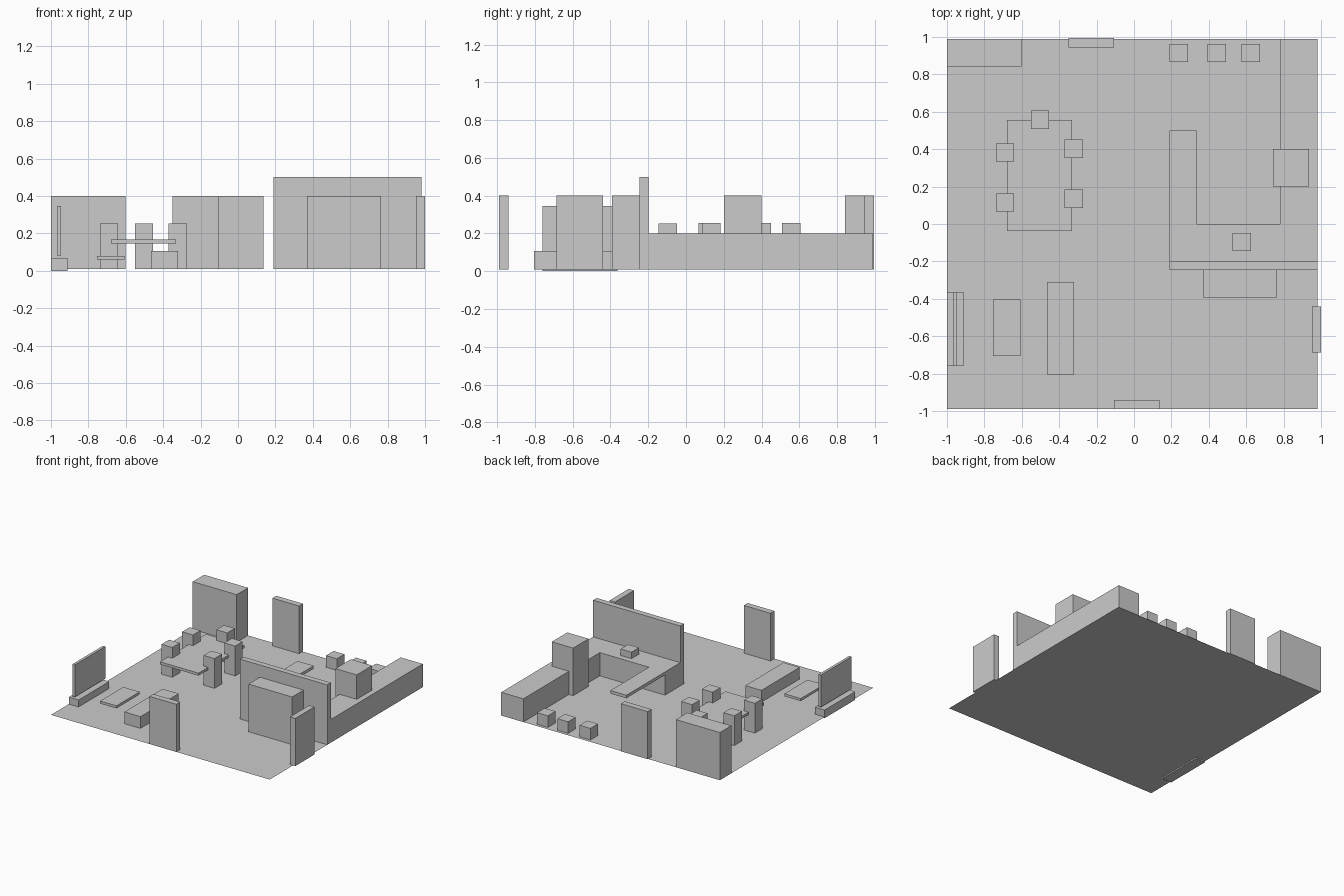
import bpy, bmesh

if "Cube" in bpy.data.objects:
    bpy.data.objects.remove(bpy.data.objects["Cube"])

FLOOR = 0.01


def prism(name, outline, z0, z1):
    """Extrude a flat outline from z0 to z1 (a flat sheet if they are equal)."""
    bm = bmesh.new()
    face = bm.faces.new([bm.verts.new((x, y, z0)) for x, y in outline])
    if z1 > z0:
        top = bmesh.ops.extrude_face_region(bm, geom=[face], use_keep_orig=True)
        verts = [v for v in top["geom"] if isinstance(v, bmesh.types.BMVert)]
        bmesh.ops.translate(bm, verts=verts, vec=(0, 0, z1 - z0))
        bmesh.ops.recalc_face_normals(bm, faces=bm.faces)
    mesh = bpy.data.meshes.new(name)
    bm.to_mesh(mesh)
    bm.free()
    obj = bpy.data.objects.new(name, mesh)
    bpy.context.collection.objects.link(obj)
    return obj


def box(name, x0, x1, y0, y1, z0, z1):
    return prism(name, [(x0, y0), (x1, y0), (x1, y1), (x0, y1)], z0, z1)


# Floor sheet
box("floor", -1, 0.98, -0.99, 0.99, FLOOR, FLOOR)

# Doors
box("back_door", -0.35, -0.108, 0.945, 0.995, FLOOR, 0.4)
box("front_door", -0.108, 0.135, -0.99, -0.94, FLOOR, 0.4)
box("right_door", 0.952, 1.0, -0.687, -0.44, FLOOR, 0.4)

# Cupboards and dividing wall
box("corner_cupboard", -1, -0.602, 0.843, 0.99, FLOOR, 0.4)
box("dividing_wall", 0.19, 0.98, -0.245, -0.198, FLOOR, 0.5)
box("wall_cupboard", 0.37, 0.765, -0.392, -0.245, FLOOR, 0.4)

# Kitchen: L-shaped counter, overhanging bar top, fridge, small appliance
prism("kitchen_counter",
      [(0.19, -0.198), (0.98, -0.198), (0.98, 0.99), (0.78, 0.99), (0.78, 0), (0.19, 0)],
      FLOOR, 0.2)
box("bar_top", 0.19, 0.335, 0, 0.5, 0.175, 0.2)
box("fridge", 0.742, 0.935, 0.2, 0.4, FLOOR, 0.4)
box("counter_appliance", 0.527, 0.625, -0.145, -0.048, 0.2, 0.253)

# Row of low bins along the back edge
for i, x in enumerate((0.24, 0.442, 0.625)):
    box(f"bin_{i + 1}", x - 0.049, x + 0.049, 0.865, 0.963, FLOOR, 0.105)

# Dining table top and chairs
box("dining_table_top", -0.68, -0.332, -0.037, 0.557, 0.145, 0.166)
for i, (x, y) in enumerate([(-0.503, 0.558), (-0.69, 0.382), (-0.69, 0.115),
                            (-0.322, 0.402), (-0.322, 0.135)]):
    box(f"dining_chair_{i + 1}", x - 0.049, x + 0.049, y - 0.049, y + 0.049, FLOOR, 0.254)

# Lounge: media cabinet, screen, coffee table, sofa
box("media_cabinet", -1, -0.912, -0.76, -0.364, 0, 0.067)
box("screen", -0.968, -0.946, -0.76, -0.364, 0.082, 0.345)
box("coffee_table", -0.755, -0.607, -0.705, -0.405, 0.059, 0.08)
box("sofa", -0.466, -0.32, -0.804, -0.31, FLOOR, 0.106)
